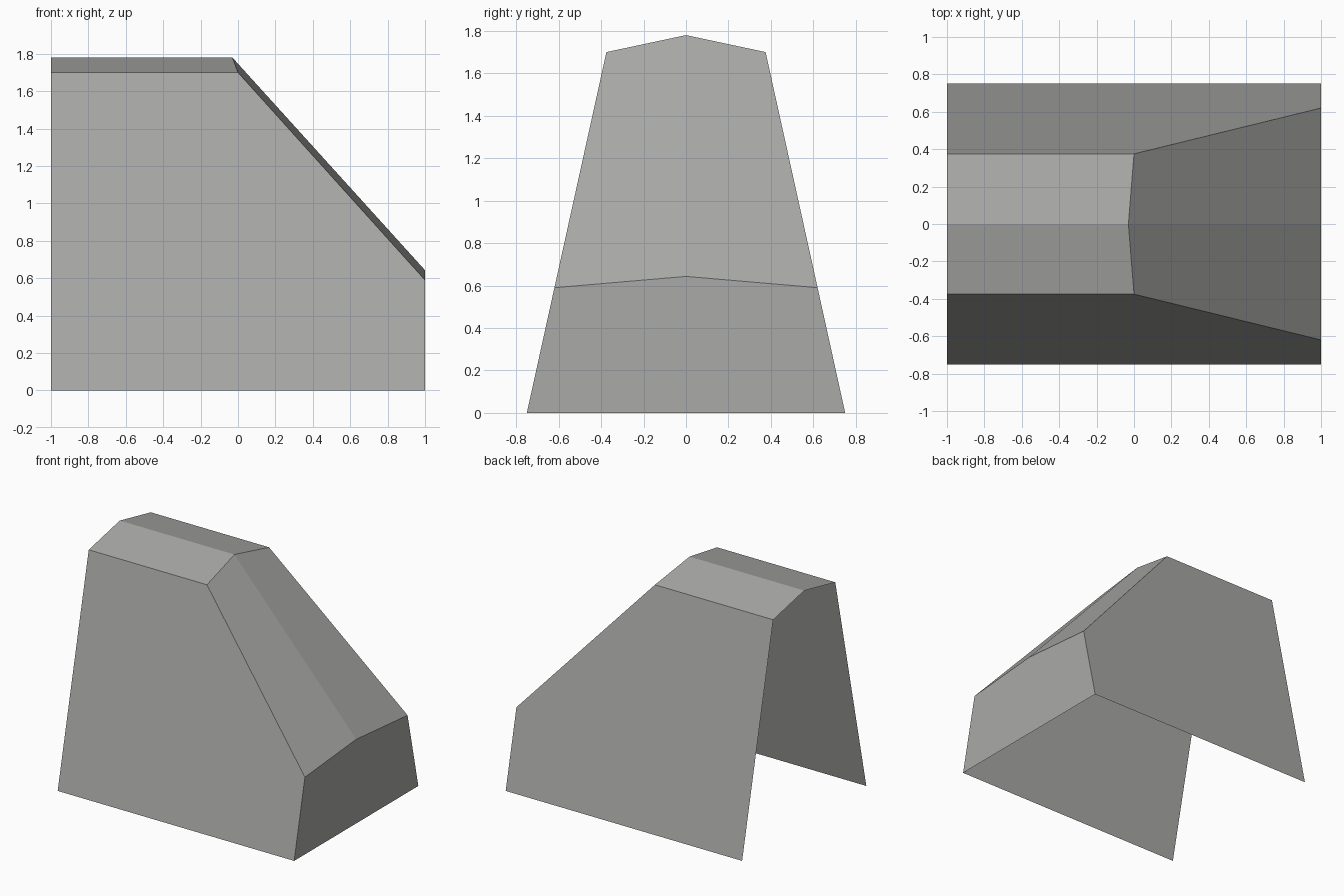
import bpy, bmesh

if "Cube" in bpy.data.objects:
    bpy.data.objects.remove(bpy.data.objects["Cube"])

grey = bpy.data.materials.new("warm grey")
grey.diffuse_color = (0.40, 0.40, 0.39, 1)
grey.use_nodes = True
grey.node_tree.nodes["Principled BSDF"].inputs["Base Color"].default_value = grey.diffuse_color

bm = bmesh.new()


def section(shoulder_x, shoulder_y, shoulder_z, ridge_x, ridge_z):
    """Shoulder, ridge, shoulder points across the width."""
    return [bm.verts.new(p) for p in ((shoulder_x, -shoulder_y, shoulder_z),
                                      (ridge_x, 0, ridge_z),
                                      (shoulder_x, shoulder_y, shoulder_z))]


# Roof sections: open end, top of slope, foot of slope
rear = section(-1, 0.375, 1.70, -1, 1.78)
knee = section(0, 0.375, 1.70, -0.03, 1.78)
nose = section(1, 0.62, 0.59, 1, 0.643)

# Roof and slope panels
for a, b in ((rear, knee), (knee, nose)):
    for i in range(2):
        bm.faces.new((a[i], b[i], b[i + 1], a[i + 1]))

# Leaning side walls, mirrored
feet = []
for i, s in ((0, -1), (2, 1)):
    back_foot = bm.verts.new((-1, 0.75 * s, 0))
    front_foot = bm.verts.new((1, 0.75 * s, 0))
    feet.append(front_foot)
    wall = [back_foot, front_foot, nose[i], knee[i], rear[i]]
    bm.faces.new(wall if s < 0 else wall[::-1])

# End wall below the slope; the other end and the base stay open
bm.faces.new((feet[0], feet[1], nose[2], nose[1], nose[0]))

mesh = bpy.data.meshes.new("sloped_hood")
bm.to_mesh(mesh)
bm.free()
mesh.materials.append(grey)
bpy.context.collection.objects.link(bpy.data.objects.new("sloped_hood", mesh))
